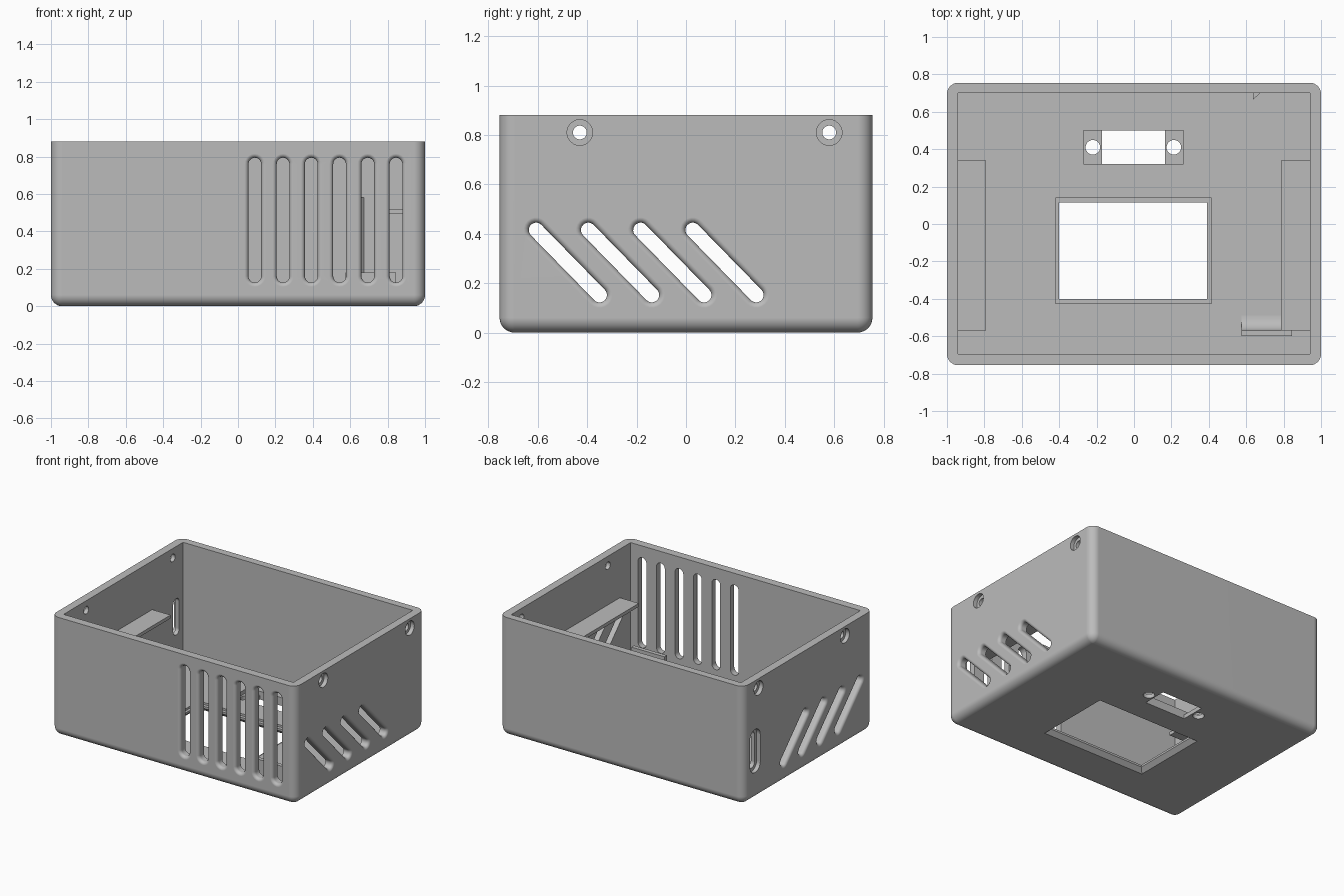
import bpy, bmesh, math

if "Cube" in bpy.data.objects:
    bpy.data.objects.remove(bpy.data.objects["Cube"])

grey = bpy.data.materials.new("grey_plastic")
grey.diffuse_color = (0.5, 0.5, 0.5, 1)
grey.use_nodes = True
grey.node_tree.nodes["Principled BSDF"].inputs["Base Color"].default_value = grey.diffuse_color


def make(name, rings):
    """Closed solid lofted through rings of equal point count."""
    bm = bmesh.new()
    loops = [[bm.verts.new(p) for p in ring] for ring in rings]
    for a, b in zip(loops, loops[1:]):
        for i in range(len(a)):
            j = (i + 1) % len(a)
            bm.faces.new((a[i], a[j], b[j], b[i]))
    bm.faces.new(loops[0][::-1])
    bm.faces.new(loops[-1])
    bmesh.ops.recalc_face_normals(bm, faces=bm.faces)
    me = bpy.data.meshes.new(name)
    bm.to_mesh(me)
    bm.free()
    me.materials.append(grey)
    ob = bpy.data.objects.new(name, me)
    bpy.context.collection.objects.link(ob)
    return ob


def rect(x0, x1, y0, y1, z):
    return [(x0, y0, z), (x1, y0, z), (x1, y1, z), (x0, y1, z)]


def box(name, x0, x1, y0, y1, z0, z1):
    return make(name, [rect(x0, x1, y0, y1, z0), rect(x0, x1, y0, y1, z1)])


def rounded(hx, hy, r, z, n=8):
    pts = []
    for k, (sx, sy) in enumerate(((1, 1), (-1, 1), (-1, -1), (1, -1))):
        for i in range(n + 1):
            t = math.pi / 2 * (k + i / n)
            pts.append((sx * (hx - r) + r * math.cos(t), sy * (hy - r) + r * math.sin(t), z))
    return pts


def stadium(a, b, r, n=10):
    """2D pill outline from a to b; a circle when a equals b."""
    ang = math.atan2(b[1] - a[1], b[0] - a[0])
    out = []
    for c, s in ((b, -math.pi / 2), (a, math.pi / 2)):
        for i in range(n + (c is b)):
            t = ang + s + math.pi * (i + (0.5 if a == b else 0)) / n
            out.append((c[0] + r * math.cos(t), c[1] + r * math.sin(t)))
        if c is a and a != b:
            out.append((a[0] + r * math.cos(ang + 1.5 * math.pi), a[1] + r * math.sin(ang + 1.5 * math.pi)))
    return out


cutters = []


def pill_cut(side, a, b, profile):
    """Profile lists (depth below outer face, radius)."""
    place = {
        "front": lambda u, v, d: (u, -0.755 + d, v),
        "right": lambda u, v, d: (1 - d, u, v),
        "left": lambda u, v, d: (-1 + d, u, v),
        "floor": lambda u, v, d: (u, v, d),
    }[side]
    if a == b:
        n = 24
        shape = lambda r: [(a[0] + r * math.cos(2 * math.pi * i / n),
                            a[1] + r * math.sin(2 * math.pi * i / n)) for i in range(n)]
    else:
        shape = lambda r: stadium(a, b, r)
    cutters.append(make("cutter", [[place(u, v, d) for u, v in shape(r)] for d, r in profile]))


def flare(r, f=0.022):
    """Slot profile with a rounded outer lip."""
    arc = [(f - f * math.cos(t), r + f - f * math.sin(t))
           for t in [math.pi / 2 * i / 5 for i in range(6)]]
    return [(-0.02, r + f)] + arc + [(0.1, r)]


# Housing with rounded corners and bottom edge
R, HX, HY, H = 0.06, 1.0, 0.755, 0.88
rings = []
for i in range(9):
    t = math.pi / 2 * i / 8
    inset = min(R * (1 - math.sin(t)), R - 0.002)
    rings.append(rounded(HX - inset, HY - inset, R - inset, R * (1 - math.cos(t))))
rings.append(rounded(HX, HY, R, H))
housing = make("housing", rings)
cutters.append(box("cavity", -0.94, 0.94, -0.695, 0.70, 0.06, 1.0))

# Front vents
for i in range(6):
    x = 0.09 + 0.151 * i
    pill_cut("front", (x, 0.16), (x, 0.76), flare(0.034))

# Slanted vents and counterbored screw holes on both sides
for side in ("right", "left"):
    for i in range(4):
        y = -0.607 + 0.2115 * i
        pill_cut(side, (y, 0.415), (y + 0.257, 0.152), flare(0.03))
    for y in (-0.43, 0.58):
        pill_cut(side, (y, 0.81), (y, 0.81),
                 [(-0.02, 0.052), (0.03, 0.052), (0.03, 0.028), (0.1, 0.028)])

# Stepped port on the left side
pill_cut("left", (0.62, 0.26), (0.62, 0.46),
         [(-0.02, 0.06), (0.03, 0.06), (0.03, 0.035), (0.1, 0.035)])

# Bevelled display window with an inner ledge
cutters.append(make("window_cutter", [
    rect(-0.435, 0.425, -0.435, 0.15, -0.005), rect(-0.40, 0.39, -0.40, 0.115, 0.03),
    rect(-0.40, 0.39, -0.40, 0.115, 0.045), rect(-0.42, 0.415, -0.425, 0.14, 0.045),
    rect(-0.42, 0.415, -0.425, 0.14, 0.1)]))

# Switch opening with mounting recess and two holes
cutters.append(make("switch_cutter", [
    rect(-0.17, 0.165, 0.32, 0.50, -0.02), rect(-0.17, 0.165, 0.32, 0.50, 0.03),
    rect(-0.27, 0.265, 0.32, 0.50, 0.03), rect(-0.27, 0.265, 0.32, 0.50, 0.1)]))
for x in (-0.22, 0.213):
    pill_cut("floor", (x, 0.41), (x, 0.41), [(-0.02, 0.039), (0.05, 0.039)])

# Apply the cuts, then discard the cutters
for c in cutters:
    c.hide_render = True
    m = housing.modifiers.new("cut", 'BOOLEAN')
    m.operation, m.solver, m.object = 'DIFFERENCE', 'EXACT', c
deps = bpy.context.evaluated_depsgraph_get()
housing.data = bpy.data.meshes.new_from_object(housing.evaluated_get(deps))
housing.modifiers.clear()
for c in cutters:
    bpy.data.objects.remove(c)

# Side shelves
box("left_shelf", -0.945, -0.79, -0.57, 0.34, 0.495, 0.52)
box("right_shelf", 0.785, 0.945, -0.57, 0.34, 0.495, 0.52)

# Board stop with a curved foot
prof = [(-0.60, 0.055), (-0.60, 0.18), (-0.57, 0.18)]
for i in range(9):
    t = math.pi / 2 * i / 8
    prof.append((-0.49 - 0.08 * math.cos(t), 0.14 - 0.08 * math.sin(t)))
prof.append((-0.49, 0.055))
stop = make("board_stop", [[(x, y, z) for y, z in prof] for x in (0.575, 0.845)])

# Wedge rib on the back wall
make("back_rib", [[(0.637, 0.705, z), (0.637, 0.665, z), (0.68, 0.705, z)] for z in (0.055, 0.58)])

# Smooth the curved surfaces, keep hard edges
for ob in (housing, stop):
    bpy.ops.object.select_all(action='DESELECT')
    ob.select_set(True)
    bpy.context.view_layer.objects.active = ob
    bpy.ops.object.shade_smooth_by_angle(angle=math.radians(30))
    ob.modifiers.new("normals", 'WEIGHTED_NORMAL').keep_sharp = True
